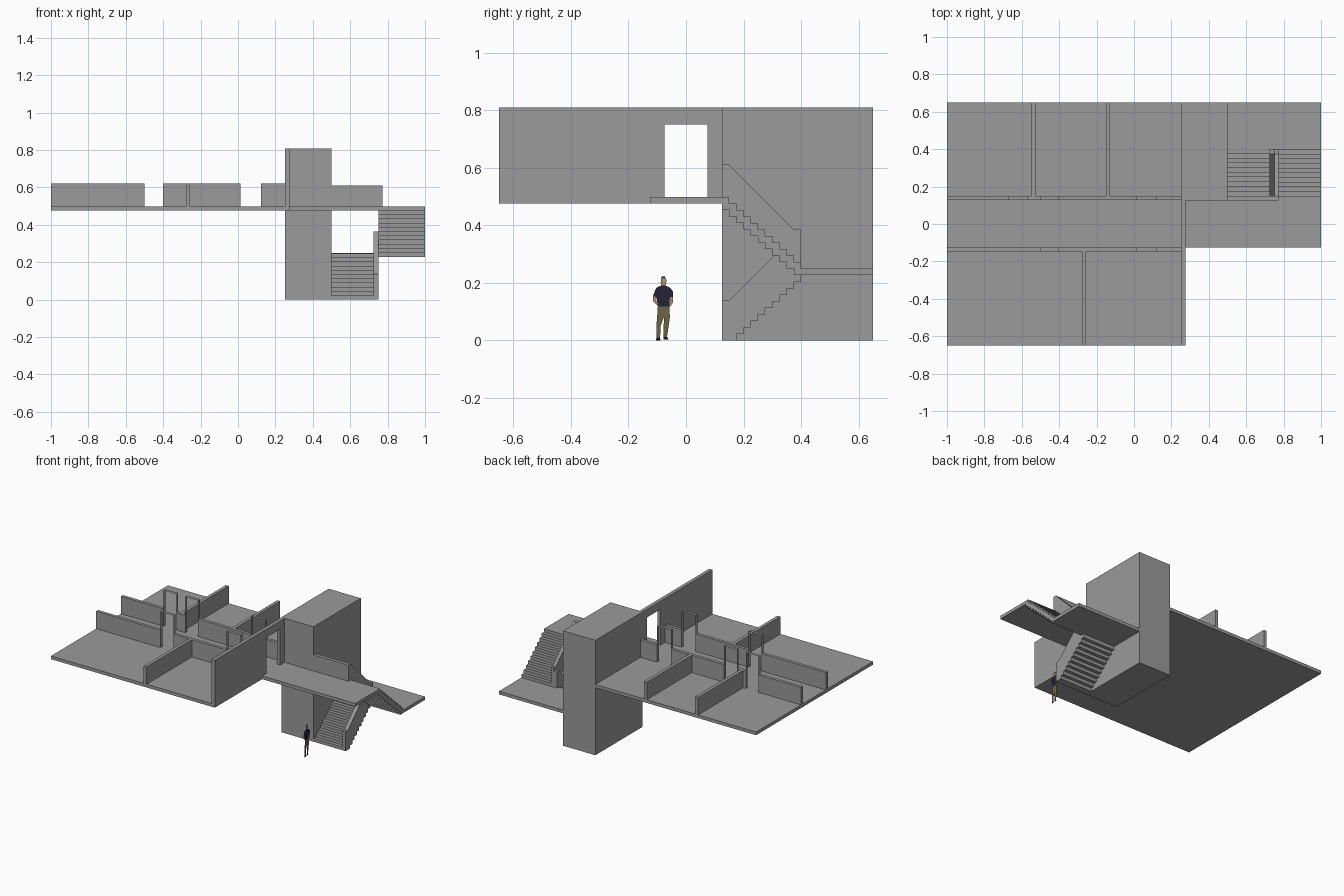
import bpy, bmesh
from mathutils import Vector

if "Cube" in bpy.data.objects:
    bpy.data.objects.remove(bpy.data.objects["Cube"])

F0, F1 = 0.475, 0.4975          # upper floor underside / top
R, T = 0.0225, 0.025            # stair riser and tread
WALL_TOP, DOOR_TOP = 0.62, 0.75
CONCRETE = ("dark_concrete", (0.325, 0.325, 0.325))


def finish(name, bm, color=CONCRETE):
    bmesh.ops.recalc_face_normals(bm, faces=bm.faces)
    me = bpy.data.meshes.new(name)
    bm.to_mesh(me)
    bm.free()
    ob = bpy.data.objects.new(name, me)
    bpy.context.collection.objects.link(ob)
    mat = bpy.data.materials.get(color[0]) or bpy.data.materials.new(color[0])
    mat.diffuse_color = (*color[1], 1)
    mat.use_nodes = True
    mat.node_tree.nodes["Principled BSDF"].inputs["Base Color"].default_value = mat.diffuse_color
    me.materials.append(mat)
    return ob


def box(name, x0, x1, y0, y1, z0, z1):
    bm = bmesh.new()
    bmesh.ops.create_cube(bm, size=1)
    for v in bm.verts:
        v.co = Vector((x1 if v.co.x > 0 else x0,
                       y1 if v.co.y > 0 else y0,
                       z1 if v.co.z > 0 else z0))
    return finish(name, bm)


def prism(name, x0, x1, yz, color=CONCRETE):
    """Extrude a side profile (y, z) from x0 to x1."""
    bm = bmesh.new()
    f = bm.faces.new([bm.verts.new((x0, y, z)) for y, z in yz])
    ext = bmesh.ops.extrude_face_region(bm, geom=[f])["geom"]
    verts = [g for g in ext if isinstance(g, bmesh.types.BMVert)]
    bmesh.ops.translate(bm, verts=verts, vec=(x1 - x0, 0, 0))
    return finish(name, bm, color)


def steps(y0, z0, rise, n):
    """Stepped line: n flat treads, with a rise between them."""
    pts = []
    for i in range(n):
        z = max(0, z0 + rise * i)
        for p in ((y0 + T * i, z), (y0 + T * (i + 1), z)):
            if not pts or p != pts[-1]:
                pts.append(p)
    return pts


# Floor slab, walkway and stair tower
box("floor_slab", -1, 0.275, -0.65, 0.65, F0, F1)
box("walkway", 0.275, 1, -0.125, 0.125, F0, F1)
box("tower_block", 0.25, 0.5, 0.125, 0.65, 0, 0.808)

# Tall end wall with a doorway
prism("end_wall", 0.25, 0.275, [(-0.65, F0), (-0.65, 0.808), (0.125, 0.808), (0.125, F0),
                                (0.075, F0), (0.075, DOOR_TOP), (-0.075, DOOR_TOP), (-0.075, F0)])


# Corridor walls broken by doorways, each with a thin tall door lining
def corridor(name, y0, y1, doors):
    x = -1
    for i, (a, b) in enumerate(doors + [(0.25, None)]):
        box(f"{name}_wall_{i}", x, a, y0, y1, F1, WALL_TOP)
        x = b
    for i, (a, b) in enumerate(doors):
        bm = bmesh.new()
        path = [(a, F1), (a, DOOR_TOP), (b, DOOR_TOP), (b, F1)]
        rows = [[bm.verts.new((px, y, pz)) for px, pz in path] for y in (y0, y1)]
        for k in range(3):
            bm.faces.new((rows[0][k], rows[0][k + 1], rows[1][k + 1], rows[1][k]))
        finish(f"{name}_door_lining_{i}", bm)


corridor("front_corridor", -0.147, -0.125, [(-0.5, -0.4), (0.013, 0.122)])
corridor("back_corridor", 0.128, 0.15, [(-0.67, -0.57), (-0.5, -0.4), (0.013, 0.122)])

# Room dividers
for i, (x, y0, y1) in enumerate([(-0.55, 0.15, 0.65), (-0.15, 0.15, 0.65), (-0.279, -0.65, -0.147)]):
    box(f"room_divider_{i}", x, x + 0.023, y0, y1, F1, WALL_TOP)

# Stair flights with stepped undersides, and the half landing
low_top = steps(0.125, R, R, 11)
low_under = steps(0.125, -R, R, 11)
up_top = steps(0.125, F1, -R, 11)
up_under = steps(0.125, F1 - 2 * R, -R, 11)
prism("lower_flight", 0.5, 0.724, low_top + low_under[::-1])
prism("upper_flight", 0.752, 1, up_top + up_under[::-1])
box("half_landing", 0.5, 1, 0.4, 0.65, 0.2275, 0.25)

# Solid balustrades
prism("lower_balustrade", 0.724, 0.75,
      [(0.125, 0.138), (0.15, 0.138), (0.375, 0.363), (0.4, 0.363)] + low_under[::-1])
prism("upper_balustrade", 0.75, 0.772,
      [(0.125, 0.61), (0.15, 0.61), (0.375, 0.385), (0.4, 0.385), (0.4, 0.25)] + up_top[::-1])
box("walkway_parapet", 0.5, 0.772, 0.125, 0.15, F0, 0.61)

# Flat cut-out scale figure standing by the stairs
NAVY, KHAKI = ("navy", (0.017, 0.017, 0.035)), ("khaki", (0.15, 0.125, 0.06))
SKIN, BLACK = ("skin", (0.4, 0.28, 0.17)), ("black", (0.008, 0.006, 0.006))


def cutout(name, color, pts):
    prism(name, 0.5895, 0.5905, [(y - 0.08, z) for y, z in pts], color)


cutout("figure_shirt", NAVY, [(-0.018, 0.118), (0.022, 0.118), (0.024, 0.15), (0.034, 0.15), (0.034, 0.17),
                              (0.026, 0.182), (0.008, 0.19), (-0.006, 0.19), (-0.024, 0.182), (-0.034, 0.155),
                              (-0.022, 0.148)])
cutout("figure_trousers", KHAKI, [(-0.018, 0.118), (0.022, 0.118), (0.024, 0.08), (0.014, 0.012), (0.002, 0.012),
                                  (0.003, 0.08), (-0.008, 0.05), (-0.01, 0.01), (-0.022, 0.01), (-0.022, 0.06)])
cutout("figure_head", SKIN, [(-0.006, 0.188), (0.009, 0.188), (0.013, 0.21), (0.008, 0.216),
                             (-0.006, 0.216), (-0.008, 0.2)])
cutout("figure_hair", BLACK, [(-0.007, 0.212), (0.011, 0.212), (0.006, 0.221), (-0.005, 0.221)])
cutout("figure_left_arm", SKIN, [(-0.034, 0.155), (-0.022, 0.148), (-0.024, 0.138), (-0.01, 0.126),
                                 (-0.018, 0.12), (-0.034, 0.135)])
cutout("figure_right_arm", SKIN, [(0.026, 0.15), (0.034, 0.15), (0.034, 0.13), (0.024, 0.115), (0.022, 0.124)])
cutout("figure_left_shoe", BLACK, [(-0.025, 0), (-0.009, 0), (-0.01, 0.01), (-0.022, 0.01)])
cutout("figure_right_shoe", BLACK, [(0.001, 0.003), (0.019, 0.003), (0.014, 0.012), (0.002, 0.012)])
